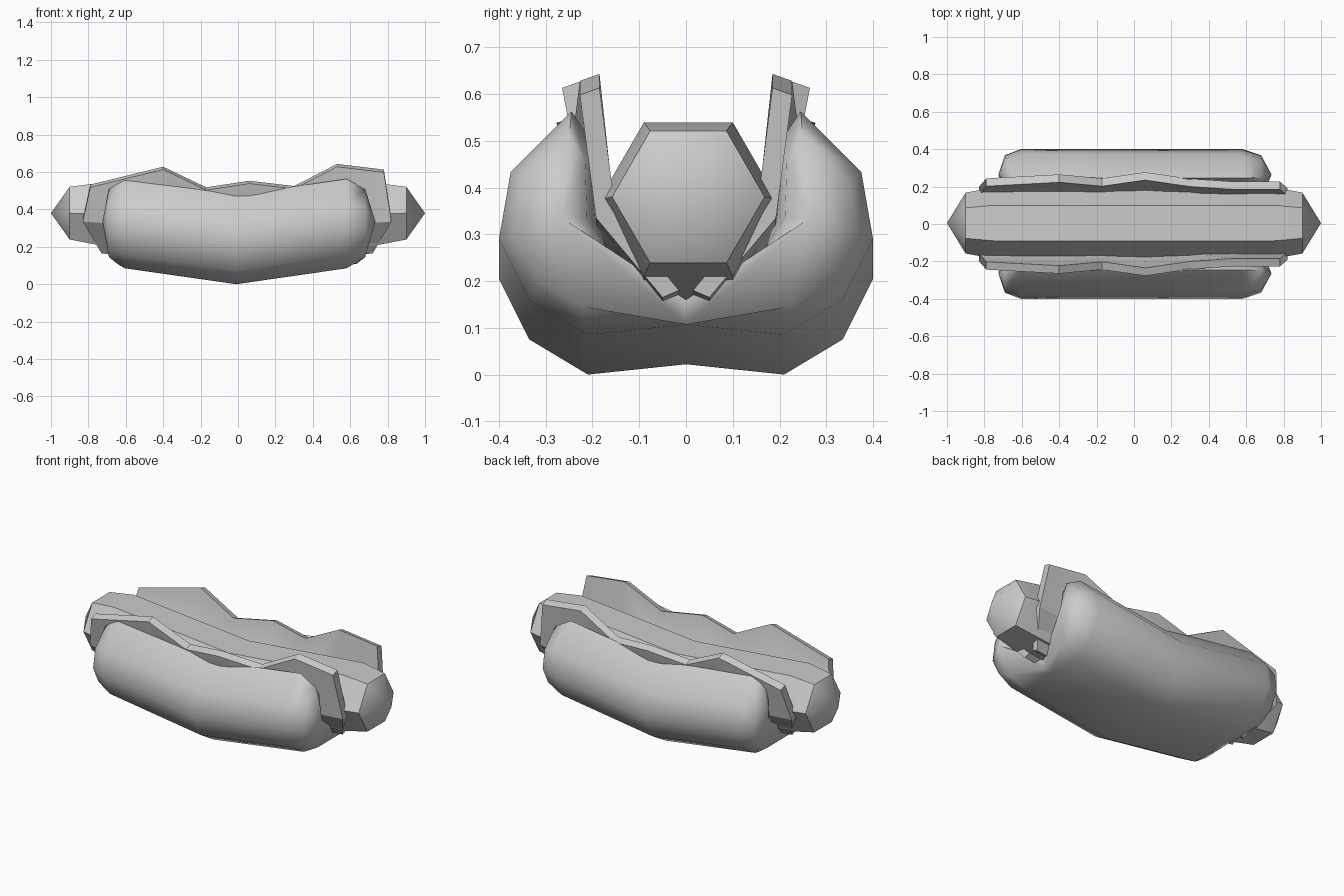
import bpy, bmesh, math

if "Cube" in bpy.data.objects:
    bpy.data.objects.remove(bpy.data.objects["Cube"])


def make(name, verts, faces, mirror=False, angle=40, smooth=True):
    me = bpy.data.meshes.new(name)
    me.from_pydata(verts, [], faces)
    bm = bmesh.new()
    bm.from_mesh(me)
    bmesh.ops.recalc_face_normals(bm, faces=bm.faces)
    bm.to_mesh(me)
    bm.free()
    ob = bpy.data.objects.new(name, me)
    bpy.context.collection.objects.link(ob)
    bpy.ops.object.select_all(action='DESELECT')
    ob.select_set(True)
    bpy.context.view_layer.objects.active = ob
    if smooth:
        bpy.ops.object.shade_smooth_by_angle(angle=math.radians(angle))
    if mirror:
        m = ob.modifiers.new("mirror", 'MIRROR')
        m.use_axis = (False, True, False)
        m.merge_threshold = 0.0005
    return ob


def loft(rings, tips=None, skip=()):
    """Bridge closed rings; close both ends with tip fans or flat caps."""
    n = len(rings[0])
    verts = [v for r in rings for v in r]
    faces = []
    for i in range(len(rings) - 1):
        for j in range(n):
            if j not in skip:
                k = (j + 1) % n
                faces.append((i*n + j, i*n + k, (i+1)*n + k, (i+1)*n + j))
    for base, end in ((0, 0), ((len(rings) - 1) * n, 1)):
        if tips:
            verts.append(tips[end])
            t = len(verts) - 1
            faces += [(base + j, base + (j + 1) % n, t) for j in range(n)]
        else:
            faces.append(tuple(base + j for j in range(n)))
    return verts, faces


# Sausage: sagging hexagonal tube with pointed ends
rings = []
for x, r, z in ((-0.9, .163, .38), (-0.75, .19, .375), (0, .19, .305),
                (0.75, .19, .375), (0.9, .163, .38)):
    rings.append([(x, .005 + r * math.cos(a * math.pi / 3),
                   z + r * math.sin(a * math.pi / 3)) for a in range(6)])
make("sausage", *loft(rings, [(-1, .005, .38), (1, .005, .38)]))

# Bun: one rounded half with a bent middle, mirrored across the hinge
section = [(0, .022), (.21, 0), (.335, .075), (.4, .205), (.375, .348),
           (.245, .478), (.2, .41), (.195, .25), (.12, .14), (0, .075)]
cy, cz = .265, .25
rings = []
for x, k, lift in ((-.69, .76, .085), (-.605, 1, .085), (-.01, 1, 0),
                   (.58, 1, .085), (.68, .76, .085)):
    ring = []
    for y, z in section:
        if y == 0:
            ring.append((x * (1 if k == 1 else .93), 0, z + lift))
        else:
            ring.append((x, cy + (y - cy) * k, cz + (z - cz) * k + lift))
    rings.append(ring)
make("bun", *loft(rings, [(-.725, cy, cz + .085), (.735, cy, cz + .085)],
                  skip=(len(section) - 1,)), mirror=True, angle=60)

# Lettuce: thick wavy leaf between bun and sausage, mirrored
# columns: x, top y, top z, sag of the lower rows
rings = []
for x, y, z, sag in ((-.79, .222, .53, 0), (-.4, .243, .625, .03),
                     (-.17, .222, .515, .06), (.06, .255, .55, .07),
                     (.3, .22, .522, .045), (.53, .205, .64, .02),
                     (.78, .205, .61, 0)):
    end = abs(x) > .7
    s = math.copysign(1, x)
    mid_x = x + s * .04 if end else x
    low_x = x - s * .06 if end else x
    my = .175 + (y - .22) * .3
    rings.append([(x, y + .022, z - .012), (mid_x, my + .022, .335 - sag),
                  (low_x, .05, .165 - sag), (low_x, .015, .18 - sag),
                  (mid_x, my - .02, .345 - sag), (x, y - .02, z + .003)])
make("lettuce", *loft(rings), mirror=True, angle=30)
